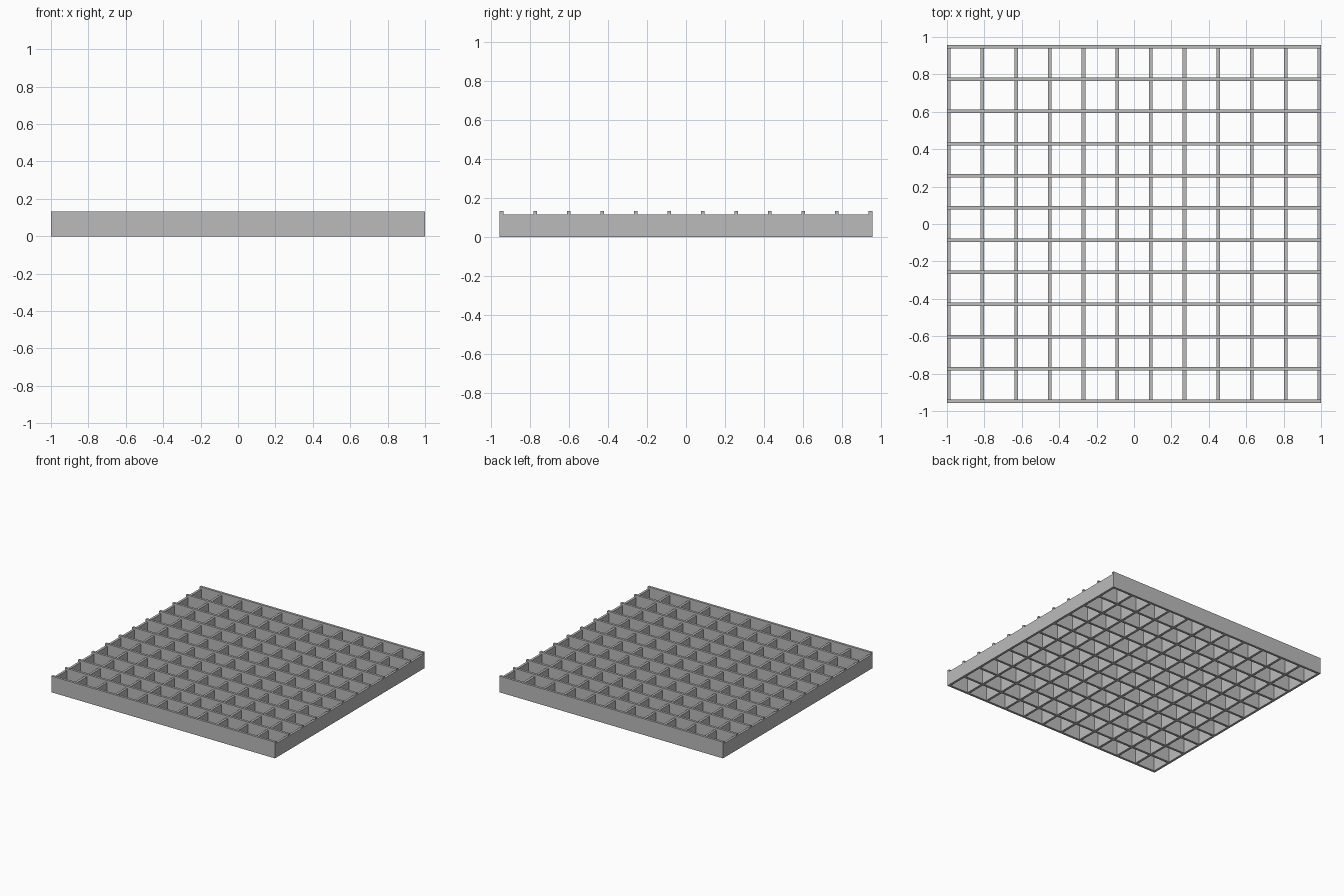
import bpy
import bmesh
from mathutils import Matrix, Vector

default_cube = bpy.data.objects.get("Cube")
if default_cube:
    bpy.data.objects.remove(default_cube, do_unlink=True)

HALF_X, HALF_Y = 1.0, 0.956
THICK = 0.019
COUNT = 12
BEARING_HEIGHT, CROSS_HEIGHT = 0.131, 0.113

steel = bpy.data.materials.new("galvanized_gray")
steel.use_nodes = True
gray = (0.5, 0.5, 0.5, 1.0)
steel.diffuse_color = gray
steel.node_tree.nodes["Principled BSDF"].inputs["Base Color"].default_value = gray


def bar_row(name, size, first, step):
    """One flat bar standing on the ground, repeated along a row."""
    mesh = bpy.data.meshes.new(name)
    bm = bmesh.new()
    bmesh.ops.create_cube(bm, size=1)
    place = Matrix.Translation((0, 0, size[2] / 2)) @ Matrix.Diagonal((*size, 1))
    bmesh.ops.transform(bm, matrix=place, verts=bm.verts)
    bm.to_mesh(mesh)
    bm.free()
    mesh.materials.append(steel)
    bars = bpy.data.objects.new(name, mesh)
    bpy.context.collection.objects.link(bars)
    bars.location = Vector(first)
    row = bars.modifiers.new("row", "ARRAY")
    row.count = COUNT
    row.use_relative_offset = False
    row.use_constant_offset = True
    row.constant_offset_displace = step
    return bars


reach_x = HALF_X - THICK / 2
reach_y = HALF_Y - THICK / 2

# Taller bars running left to right
bar_row("tall_bars", (2 * HALF_X, THICK, BEARING_HEIGHT),
        (0, -reach_y, 0), (0, 2 * reach_y / (COUNT - 1), 0))

# Lower bars running front to back
bar_row("low_cross_bars", (THICK, 2 * HALF_Y, CROSS_HEIGHT),
        (-reach_x, 0, 0), (2 * reach_x / (COUNT - 1), 0, 0))
